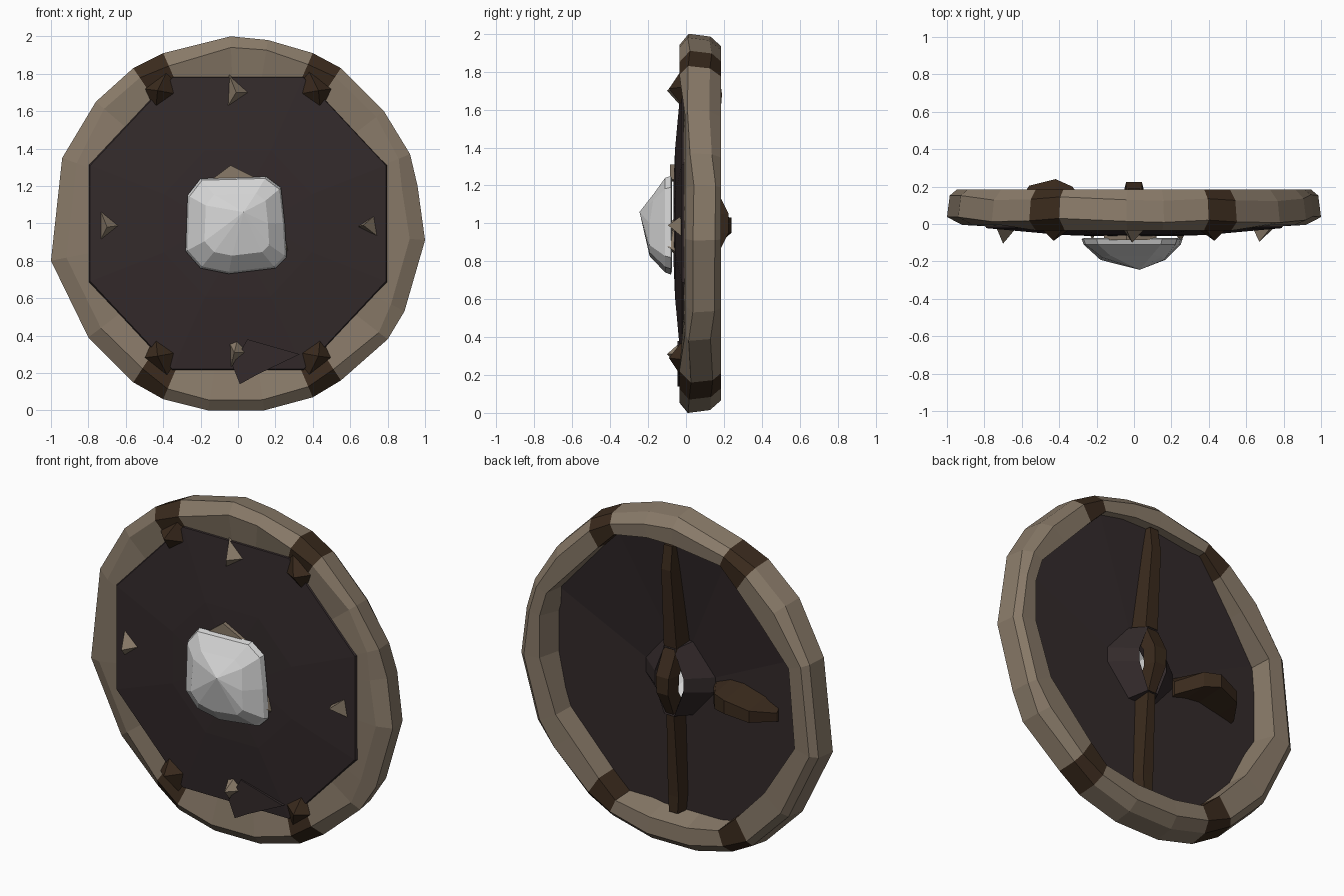
import bpy, bmesh, random

random.seed(4)
cube = bpy.data.objects.get("Cube")
if cube:
    bpy.data.objects.remove(cube, do_unlink=True)


def material(name, rgb):
    m = bpy.data.materials.new(name)
    m.use_nodes = True
    m.diffuse_color = (*rgb, 1)
    m.node_tree.nodes["Principled BSDF"].inputs["Base Color"].default_value = (*rgb, 1)
    return m


TAN = material("pale wood", (0.25, 0.195, 0.14))
BROWN = material("brown leather", (0.042, 0.023, 0.012))
DARK = material("dark board", (0.033, 0.023, 0.024))
METAL = material("light metal", (0.66, 0.66, 0.66))


def finish(name, bm, *mats):
    bmesh.ops.recalc_face_normals(bm, faces=bm.faces)
    mesh = bpy.data.meshes.new(name)
    bm.to_mesh(mesh)
    bm.free()
    for m in mats:
        mesh.materials.append(m)
    obj = bpy.data.objects.new(name, mesh)
    bpy.context.collection.objects.link(obj)
    return obj


def loft(bm, rings, closed=False, caps=False):
    """Skin equal-length rings of points; returns faces per strip."""
    loops = [[bm.verts.new(p) for p in ring] for ring in rings]
    n = len(loops[0])
    pairs = list(zip(loops, loops[1:]))
    if closed:
        pairs.append((loops[-1], loops[0]))
    strips = [[bm.faces.new((a[i], a[(i + 1) % n], b[(i + 1) % n], b[i]))
               for i in range(n)] for a, b in pairs]
    if caps:
        bm.faces.new(loops[0])
        bm.faces.new(loops[-1])
    return strips


def inner_scale(x, z):
    """Scale that brings a point onto the eight-sided inner edge."""
    x, z = abs(x) + 1e-6, abs(z) + 1e-6
    return min(0.79 / x, 0.78 / z, 0.508 / (0.47 * x + 0.44 * z))


# Rim: uneven outline with a bevelled section, bands between paired points
outline = [(-0.04, 1), (0.16, 0.98), (0.4, 0.91), (0.55, 0.83), (0.78, 0.6), (0.92, 0.37),
           (0.96, 0.2), (1, -0.09), (0.89, -0.47), (0.8, -0.62), (0.55, -0.84), (0.4, -0.93),
           (0.14, -1), (-0.16, -1), (-0.4, -0.94), (-0.56, -0.85), (-0.8, -0.61), (-1, -0.2),
           (-0.94, 0.35), (-0.76, 0.65), (-0.56, 0.83), (-0.4, 0.91)]
sections = []
for x, z in outline:
    k = inner_scale(x, z)
    wob = random.uniform(-0.02, 0.02)
    front = -0.035 if abs(z) > 0.8 else -0.005
    lip = 1.02 if abs(x * z) > 0.3 else 1.07
    profile = [(1, 0.025 + wob), (0.985, 0.14 + wob), (0.94 + wob / 2, 0.185),
               (k * lip, 0.18), (k, -0.012), (0.93 - wob, front)]
    sections.append([(x * s, y, 1 + z * s) for s, y in profile])
bm = bmesh.new()
strips = loft(bm, sections, closed=True)
for i in (2, 10, 14, 20):
    for f in strips[i]:
        f.material_index = 1
finish("rim", bm, TAN, BROWN)

# Board: shallow dome whose back rises to an open pointed hub around the grip
corners = [(sx * a, sz * b) for sx, sz, pts in
           ((1, 1, ((0.35, 0.78), (0.79, 0.31))), (1, -1, ((0.79, 0.31), (0.35, 0.78))),
            (-1, -1, ((0.35, 0.78), (0.79, 0.31))), (-1, 1, ((0.79, 0.31), (0.35, 0.78))))
           for a, b in pts]


def board_ring(k, y, top_rise=0):
    return [(x * k, y + (top_rise if z > 0.7 else 0), 1 + z * k) for x, z in corners]


def hub_ring(w, h, y):
    """Eight points forming a narrow diamond of half size w by h."""
    ring = []
    for x, z in corners:
        tall = abs(z) > 0.5
        u, v = (w * 0.35, h) if tall else (w, h * 0.2)
        ring.append((u if x > 0 else -u, y, 1 + (v if z > 0 else -v)))
    return ring


bm = bmesh.new()
loft(bm, [board_ring(1.0, -0.022), board_ring(0.5, -0.058), hub_ring(0.21, 0.22, -0.065),
          hub_ring(0.085, 0.19, 0.145), hub_ring(0.095, 0.2, 0.16),
          hub_ring(0.23, 0.22, 0.05), board_ring(1.05, 0.05, 0.09)], closed=True)
finish("board", bm, DARK)

# Board splinter overlapping the lower rim
bm = bmesh.new()
shape = [(-0.03, 0.24), (0.01, 0.14), (0.1, 0.19), (0.33, 0.3), (0.05, 0.38)]
loft(bm, [[(x, y, z) for x, z in shape] for y in (-0.045, -0.015)], caps=True)
finish("board_splinter", bm, DARK)

# Boss: hollow, coarsely faceted dome, fuller at the bottom
boss_outline = [(-0.27, 0.15), (-0.2, 0.24), (0.15, 0.25), (0.23, 0.19), (0.25, 0.0),
                (0.26, -0.18), (0.2, -0.24), (-0.05, -0.27), (-0.2, -0.24), (-0.28, -0.15)]


def boss_ring(k, y, slope=0):
    return [(x * k, y + slope * max(z, 0), 1 + z * k) for x, z in boss_outline]


bm = bmesh.new()
loops = loft(bm, [boss_ring(1, -0.08), boss_ring(0.96, -0.11), boss_ring(0.64, -0.192, 0.1)])
tip = bm.verts.new((0.03, -0.245, 1.06))
inner = [e for f in loops[1] for e in f.edges
         if e.is_boundary and all(v.co.y < -0.15 for v in e.verts)]
for e in inner:
    bm.faces.new((*e.verts, tip))
boss = finish("boss", bm, METAL)
shell = boss.modifiers.new("shell", "SOLIDIFY")
shell.thickness = 0.015


def stud(name, points, tip, mat):
    """Pointed stud: a flat outline on the face drawn out to a tip."""
    bm = bmesh.new()
    base = [bm.verts.new((x, -0.01, z)) for x, z in points]
    top = bm.verts.new(tip)
    bm.faces.new(base)
    for a, b in zip(base, base[1:] + base[:1]):
        bm.faces.new((a, b, top))
    finish(name, bm, mat)


# Tan studs around the face
stud("top_stud", [(-0.05, 1.8), (0.07, 1.7), (-0.07, 1.6)], (-0.01, -0.1, 1.7), TAN)
stud("right_stud", [(-0.74, 1.08), (-0.62, 0.99), (-0.74, 0.9)], (-0.7, -0.105, 0.98), TAN)
stud("left_stud", [(0.63, 0.98), (0.74, 1.05), (0.76, 0.92)], (0.67, -0.095, 0.99), TAN)
stud("bottom_stud", [(-0.05, 0.37), (0.0, 0.39), (0.07, 0.31), (-0.04, 0.22)],
     (-0.02, -0.1, 0.31), TAN)

# Tan wooden mount showing behind the boss
bm = bmesh.new()
mount = [(-0.16, 1.22), (-0.04, 1.31), (0.12, 1.23)]
loft(bm, [[(x, y, z) for x, z in mount] for y in (-0.085, -0.05)], caps=True)
finish("boss_mount_top", bm, TAN)
stud("boss_mount_left", [(0.2, 1.1), (0.25, 1.0), (0.29, 0.82), (0.2, 0.78)],
     (0.25, -0.1, 0.88), TAN)
stud("boss_mount_right", [(-0.2, 1.1), (-0.26, 0.95), (-0.26, 0.83), (-0.2, 0.8)],
     (-0.22, -0.09, 0.92), TAN)

# Brown band ends: flared over the rim edge into a point
for sx, side in ((-1, "right"), (1, "left")):
    for sz, level in ((1, "upper"), (-1, "lower")):
        pts = [(sx * x, 1 + sz * z) for x, z in
               ((0.37, 0.83), (0.51, 0.72), (0.44, 0.61), (0.32, 0.69))]
        tip = (sx * 0.43, -0.09, 1 + sz * 0.71)
        stud(f"{level}_{side}_band_end", pts, tip, BROWN)


def bar(name, sections):
    bm = bmesh.new()
    loft(bm, sections, caps=True)
    finish(name, bm, BROWN)


# Upright grip across the back: height, half width, front and back depth
grip = [(1.82, 0.04, 0.1, 0.17), (1.68, 0.045, 0.1, 0.19), (1.2, 0.06, 0.04, 0.15),
        (1.05, 0.06, 0.15, 0.225), (0.95, 0.055, 0.15, 0.225), (0.8, 0.035, 0.04, 0.15),
        (0.3, 0.05, 0.04, 0.12), (0.2, 0.04, 0.04, 0.12)]
bar("grip", [[(-w, a, z), (w, a, z), (w * 0.7, b, z), (-w * 0.7, b, z)]
             for z, w, a, b in grip])

# Arm strap arching off the back: x, bottom, top, depth
strap = [(-0.23, 0.9, 1.02, 0.07), (-0.33, 0.93, 1.06, 0.2), (-0.42, 0.94, 1.06, 0.24),
         (-0.56, 0.91, 1.02, 0.205), (-0.65, 0.89, 0.98, 0.07)]
bar("arm_strap", [[(x, 0.04, lo), (x, 0.04, hi), (x, y, hi - 0.03), (x, y, lo + 0.01)]
                  for x, lo, hi, y in strap])
